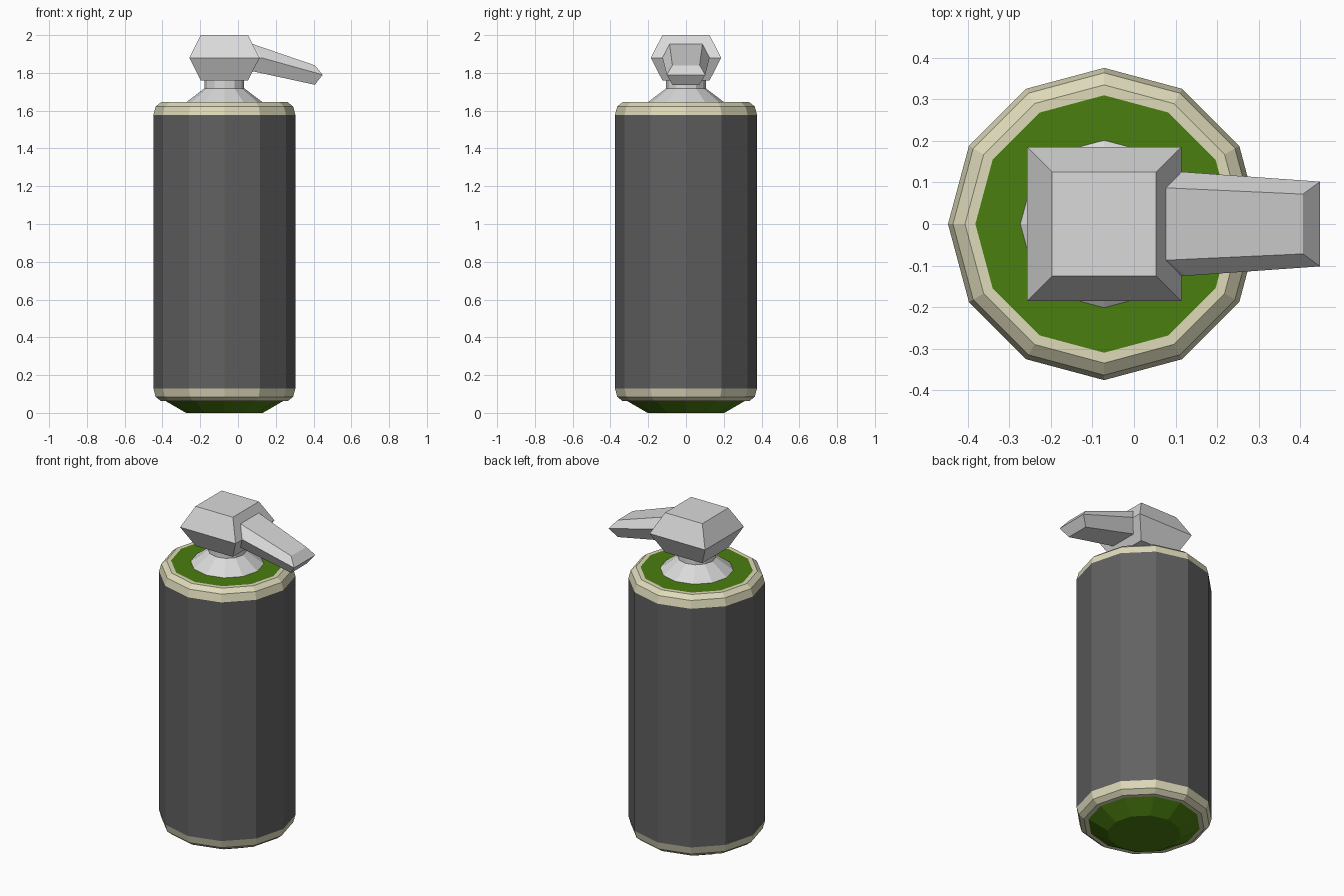
import bpy
import bmesh
import math

cube = bpy.data.objects.get("Cube")
if cube:
    bpy.data.objects.remove(cube, do_unlink=True)

AXIS_X = -0.072   # the canister sits off centre to balance the lever
SIDES = 12


def material(name, rgb):
    mat = bpy.data.materials.new(name)
    mat.use_nodes = True
    mat.diffuse_color = (*rgb, 1)
    mat.node_tree.nodes["Principled BSDF"].inputs["Base Color"].default_value = (*rgb, 1)
    return mat


dark_grey = material("dark grey", (0.12, 0.12, 0.12))
cream = material("cream", (0.73, 0.70, 0.49))
green = material("green", (0.07, 0.21, 0.005))
light_grey = material("light grey", (0.70, 0.70, 0.70))


def loft(name, rings, mat, caps=True):
    """Skin a list of equal-length point rings, with flat faces."""
    bm = bmesh.new()
    loops = [[bm.verts.new(p) for p in ring] for ring in rings]
    for a, b in zip(loops, loops[1:]):
        for i in range(len(a)):
            j = (i + 1) % len(a)
            bm.faces.new((a[i], a[j], b[j], b[i]))
    if caps:
        bm.faces.new(loops[0][::-1])
        bm.faces.new(loops[-1])
    bmesh.ops.recalc_face_normals(bm, faces=bm.faces)
    mesh = bpy.data.meshes.new(name)
    bm.to_mesh(mesh)
    bm.free()
    mesh.materials.append(mat)
    obj = bpy.data.objects.new(name, mesh)
    bpy.context.collection.objects.link(obj)
    return obj


def turned(name, profile, mat, caps=True):
    """Twelve-sided turned part from (radius, height) pairs."""
    step = 2 * math.pi / SIDES
    rings = [[(AXIS_X + r * math.cos(i * step), r * math.sin(i * step), z)
              for i in range(SIDES)] for r, z in profile]
    return loft(name, rings, mat, caps)


# Canister body and its rounded rims
turned("body", [(0.376, 0.13), (0.376, 1.577)], dark_grey)
turned("bottom_rim", [(0.31, 0.062), (0.335, 0.062), (0.364, 0.085), (0.376, 0.13)],
       cream, caps=False)
turned("top_rim", [(0.376, 1.577), (0.364, 1.622), (0.335, 1.645), (0.31, 1.645)],
       cream, caps=False)

# Green end panels
turned("base_panel", [(0.203, 0), (0.31, 0.062)], green)
turned("top_panel", [(0.31, 1.60), (0.31, 1.645)], green)

# Sloped collar and neck
turned("collar_and_neck", [(0.203, 1.644), (0.112, 1.713), (0.105, 1.718), (0.105, 1.78)],
       light_grey)


# Square valve head, widest at mid height
def square(half, z):
    return [(AXIS_X + sx * half, sy * half, z)
            for sx, sy in ((-1, -1), (1, -1), (1, 1), (-1, 1))]


loft("valve_head", [square(0.125, 1.76), square(0.186, 1.88), square(0.125, 2.0)], light_grey)


# Tapered six-sided lever with a wedge tip
def lever_ring(x_edge, x_mid, w_edge, w_mid, z_top, z_mid, z_low):
    half = [(x_edge, w_edge, z_top), (x_mid, w_mid, z_mid), (x_edge, w_edge, z_low)]
    return half + [(x, -y, z) for x, y, z in reversed(half)]


tip = lever_ring(0.407, 0.448, 0.072, 0.102, 1.84, 1.79, 1.737)
root = lever_ring(0.08, 0.125, 0.087, 0.125, 1.952, 1.88, 1.808)
inside = [(x - 0.04, y, z) for x, y, z in root]
lever = loft("lever", [inside, root, tip], light_grey, caps=False)

# Close the wedge tip with an upper and a lower face
bm = bmesh.new()
bm.from_mesh(lever.data)
bm.verts.ensure_lookup_table()
t = bm.verts[-6:]
bm.faces.new((t[0], t[1], t[4], t[5]))
bm.faces.new((t[1], t[2], t[3], t[4]))
bmesh.ops.recalc_face_normals(bm, faces=bm.faces)
bm.to_mesh(lever.data)
bm.free()
